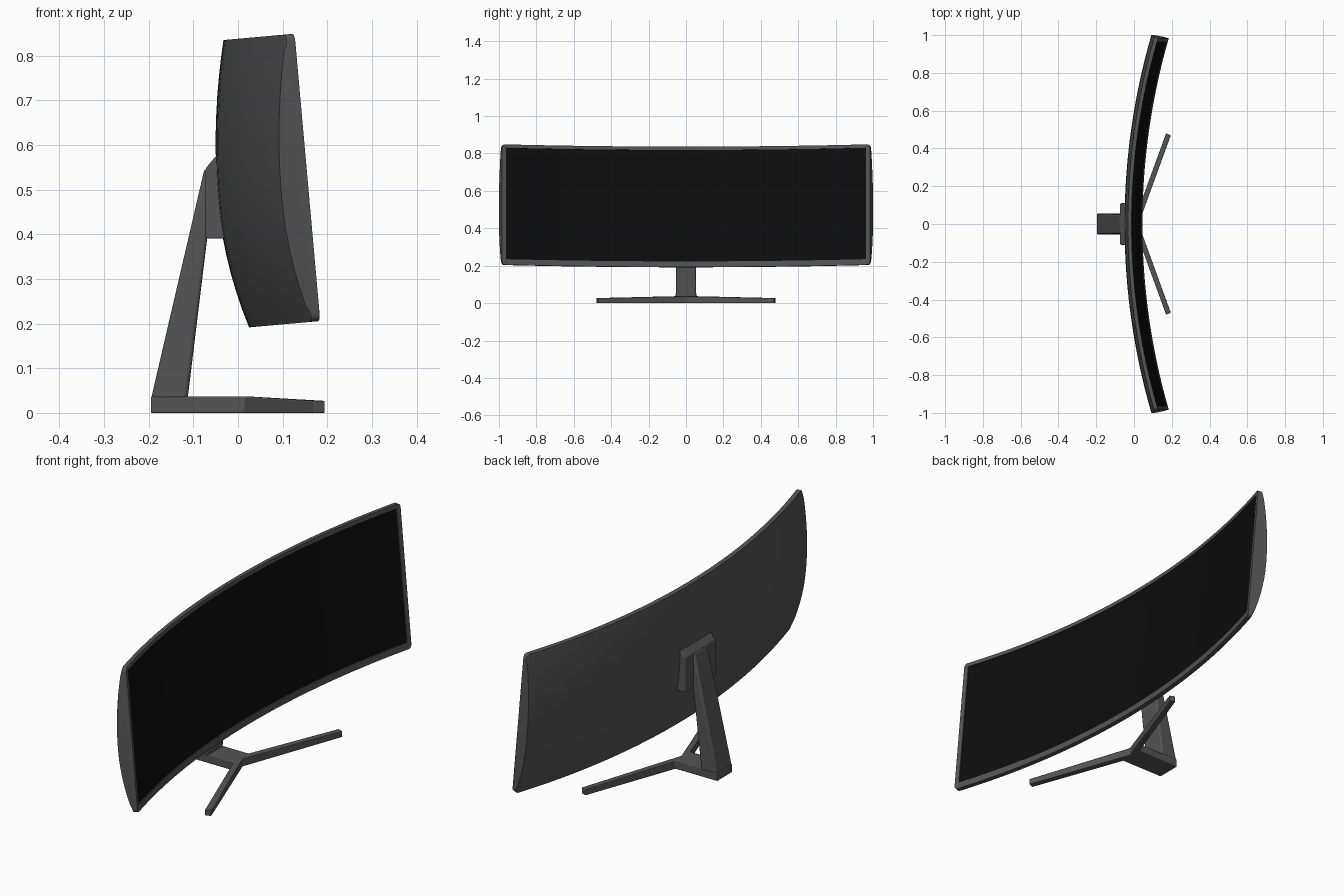
import bpy, bmesh
from math import sin, cos, radians, asin, sqrt

if "Cube" in bpy.data.objects:
    bpy.data.objects.remove(bpy.data.objects["Cube"])

def material(name, v):
    m = bpy.data.materials.new(name)
    m.diffuse_color = (v, v, v, 1)
    m.use_nodes = True
    m.node_tree.nodes["Principled BSDF"].inputs["Base Color"].default_value = m.diffuse_color
    return m

GREY = material("dark_grey", 0.09)
BLACK = material("screen_black", 0.004)

def finish(bm, name, mat, bevel=0.0):
    bmesh.ops.recalc_face_normals(bm, faces=bm.faces)
    me = bpy.data.meshes.new(name)
    bm.to_mesh(me)
    bm.free()
    ob = bpy.data.objects.new(name, me)
    bpy.context.collection.objects.link(ob)
    me.materials.append(mat)
    if bevel:
        b = ob.modifiers.new("bevel", 'BEVEL')
        b.width, b.segments, b.limit_method = bevel, 3, 'ANGLE'
    bpy.ops.object.select_all(action='DESELECT')
    ob.select_set(True)
    bpy.context.view_layer.objects.active = ob
    bpy.ops.object.shade_smooth_by_angle(angle=radians(32))
    return ob

# Curved panel: a cross-section swept along an arc, then tilted back
R, TILT, H, CORNER = 3.52, radians(5.1), 0.323, 0.017
END = asin(0.983 / R)

def place(a, depth, z):
    x, y = R - (R + depth) * cos(a), (R + depth) * sin(a)
    return (0.016 + x * cos(TILT) - z * sin(TILT), y,
            0.515 + x * sin(TILT) + z * cos(TILT))

def sweep(profile, angles, limit):
    bm = bmesh.new()
    rings = []
    for a in angles:
        h = limit(a)
        rings.append([bm.verts.new(place(a, d, max(-h, min(h, z)))) for d, z in profile])
    n = len(profile)
    strips = [[bm.faces.new((p[k], p[(k + 1) % n], q[(k + 1) % n], q[k])) for k in range(n)]
              for p, q in zip(rings, rings[1:])]
    bm.faces.new(rings[0])
    bm.faces.new(rings[-1])
    return bm, strips

def rounded(a):
    d = max(0, CORNER - (END - abs(a)) * R)
    return H - (CORNER - sqrt(max(0, CORNER ** 2 - d * d)))

# Panel housing: flat front, domed back, recessed opening for the screen
back = []
for i in range(17):
    z = -H + 2 * H * i / 16
    u = (z + 0.04) / (0.363 if z > -0.04 else 0.283)
    back.append((0.02 + 0.044 * (1 - u * u), z))
profile = [(0, H), (0, 0.305), (0, -0.293), (0, -H)] + back
edge = [END - d / R for d in (0, 0.002, 0.006, 0.011, 0.017, 0.021)]
inner = edge[-1]
mid = [-inner + 2 * inner * i / 40 for i in range(1, 40)]
bm, strips = sweep(profile, [-a for a in edge] + mid + edge[::-1], rounded)
bmesh.ops.recalc_face_normals(bm, faces=bm.faces)
opening = [s[1] for s in strips[5:-5]]
bmesh.ops.inset_region(bm, faces=opening, thickness=0.0005, depth=-0.008)
finish(bm, "panel_housing", GREY)

# Screen
bm, _ = sweep([(0.004, 0.305), (0.004, -0.293), (0.011, -0.293), (0.011, 0.305)],
              [-inner] + mid + [inner], lambda a: H)
finish(bm, "screen", BLACK)

# Mounting bracket behind the panel
bm = bmesh.new()
side = [(-0.073, 0.39), (-0.025, 0.39), (-0.025, 0.58), (-0.048, 0.577), (-0.073, 0.547)]
f = bm.faces.new([bm.verts.new((x, -0.11, z)) for x, z in side])
ext = bmesh.ops.extrude_face_region(bm, geom=[f])
bmesh.ops.translate(bm, vec=(0, 0.22, 0),
                    verts=[v for v in ext["geom"] if isinstance(v, bmesh.types.BMVert)])
finish(bm, "mount_bracket", GREY, 0.004)

# Leaning, tapered stand arm
bm = bmesh.new()
bmesh.ops.create_cube(bm, size=2)
for v in bm.verts:
    x0, x1, z, w = (-0.075, -0.05, 0.547, 0.05) if v.co.z > 0 else (-0.195, -0.113, 0.03, 0.055)
    v.co = (x1 if v.co.x > 0 else x0, w * v.co.y, z)
finish(bm, "stand_arm", GREY, 0.008)

# Y-shaped foot: hub with two splayed legs that thin towards the tips
half = [(-0.195, 0.055), (0.015, 0.055), (0.17, 0.48), (0.195, 0.47)]
outline = [(x, -y) for x, y in half] + [(0.024, 0)] + half[::-1]
bm = bmesh.new()
bot = [bm.verts.new((x, y, 0)) for x, y in outline]
top = [bm.verts.new((x, y, 0.027 if x > 0.1 else 0.037)) for x, y in outline]
for ring in (bot, top):
    for ids in ((0, 1, 4, 7, 8), (1, 2, 3, 4), (4, 5, 6, 7)):
        bm.faces.new([ring[i] for i in ids])
for i in range(9):
    j = (i + 1) % 9
    bm.faces.new((bot[i], bot[j], top[j], top[i]))
finish(bm, "stand_foot", GREY, 0.003)
